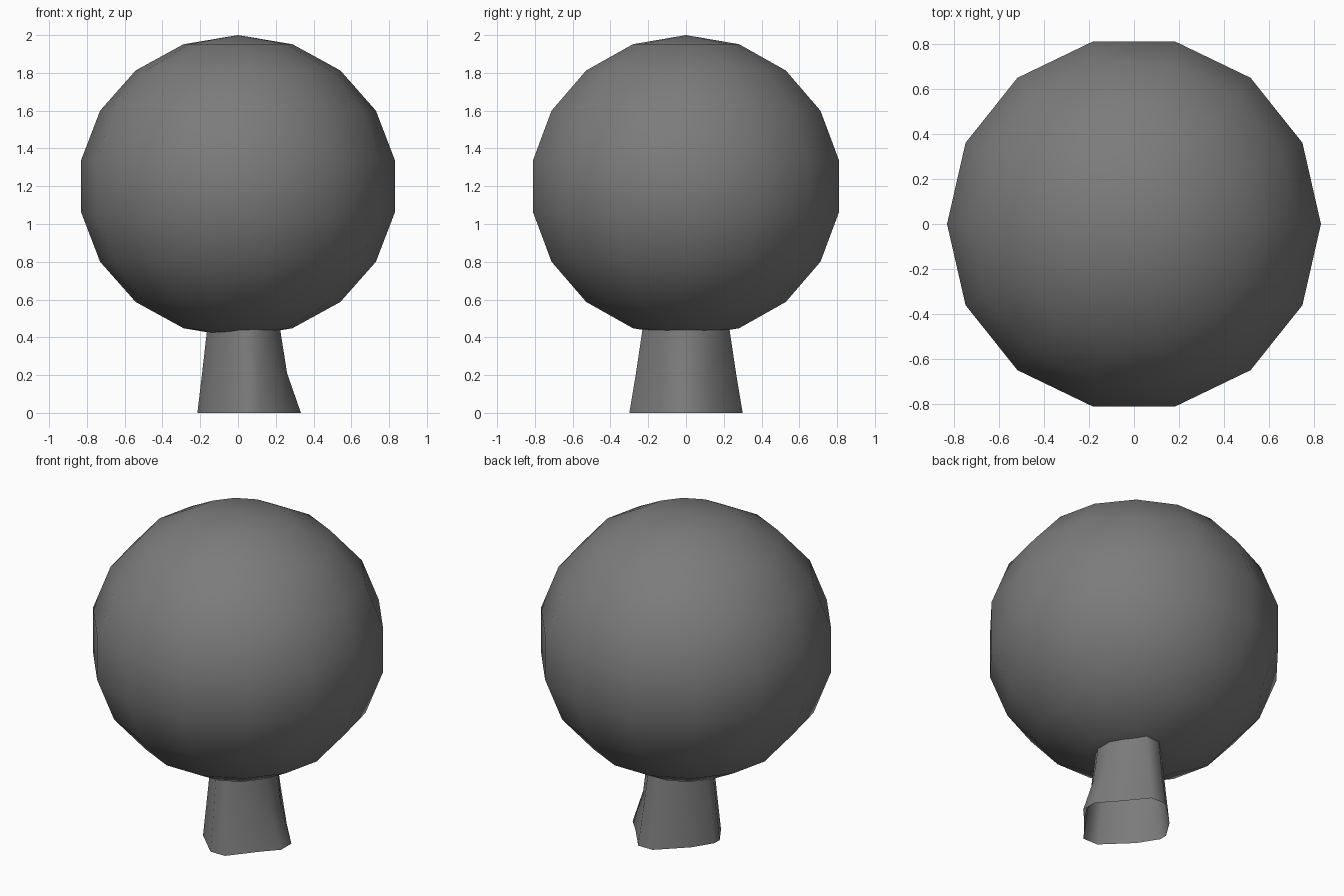
import bpy, bmesh
from math import sin, cos, pi, radians

if "Cube" in bpy.data.objects:
    bpy.data.objects.remove(bpy.data.objects["Cube"])

# Dark grey surface shared by both parts
dark_grey = bpy.data.materials.new("dark_grey")
dark_grey.diffuse_color = (0.2, 0.2, 0.2, 1)
dark_grey.use_nodes = True
dark_grey.node_tree.nodes["Principled BSDF"].inputs["Base Color"].default_value = dark_grey.diffuse_color


def loft(name, rings, bottom=None, top=None):
    """Skin closed rings of points; each end is a pole point or left open."""
    bm = bmesh.new()
    loops = [[bm.verts.new(p) for p in r] for r in rings]
    n = len(loops[0])
    for a, b in zip(loops, loops[1:]):
        for i in range(n):
            j = (i + 1) % n
            bm.faces.new((a[i], a[j], b[j], b[i]))
    for loop, pole in ((loops[0], bottom), (loops[-1], top)):
        if pole is not None:
            tip = bm.verts.new(pole)
            for i in range(n):
                bm.faces.new((loop[i], loop[(i + 1) % n], tip))
    bmesh.ops.recalc_face_normals(bm, faces=bm.faces[:])
    mesh = bpy.data.meshes.new(name)
    bm.to_mesh(mesh)
    bm.free()
    mesh.materials.append(dark_grey)
    obj = bpy.data.objects.new(name, mesh)
    bpy.context.collection.objects.link(obj)
    bpy.ops.object.select_all(action='DESELECT')
    obj.select_set(True)
    bpy.context.view_layer.objects.active = obj
    bpy.ops.object.shade_smooth_by_angle(angle=radians(85))
    return obj


# Canopy: 14-sided, 9-band ball, slightly wider than tall
SIDES, BANDS, WIDE, HIGH, MID = 14, 9, 0.843, 0.8, 1.2
canopy_rings = []
for k in range(1, BANDS):
    t = pi * k / BANDS
    canopy_rings.append([(WIDE * sin(t) * cos(2 * pi * i / SIDES),
                          WIDE * sin(t) * sin(2 * pi * i / SIDES),
                          MID - HIGH * cos(t)) for i in range(SIDES)])
loft("canopy", canopy_rings, (0, 0, MID - HIGH), (0, 0, MID + HIGH))

# Trunk: open tube from half outlines (y > 0) mirrored, root flared towards +x
sections = [
    (0.00, [(.333, .05), (.25, .14), (.12, .30), (.02, .30), (-.14, .145), (-.215, .025)]),
    (0.21, [(.26, .05), (.215, .12), (.11, .265), (.015, .265), (-.125, .13), (-.19, .025)]),
    (0.43, [(.225, .05), (.19, .115), (.10, .232), (.01, .232), (-.11, .115), (-.165, .025)]),
    (0.50, [(.215, .05), (.18, .11), (.10, .222), (.01, .222), (-.105, .11), (-.158, .025)]),
]
trunk_rings = [[(x, y, z) for x, y in half] + [(x, -y, z) for x, y in reversed(half)]
               for z, half in sections]
loft("trunk", trunk_rings)
